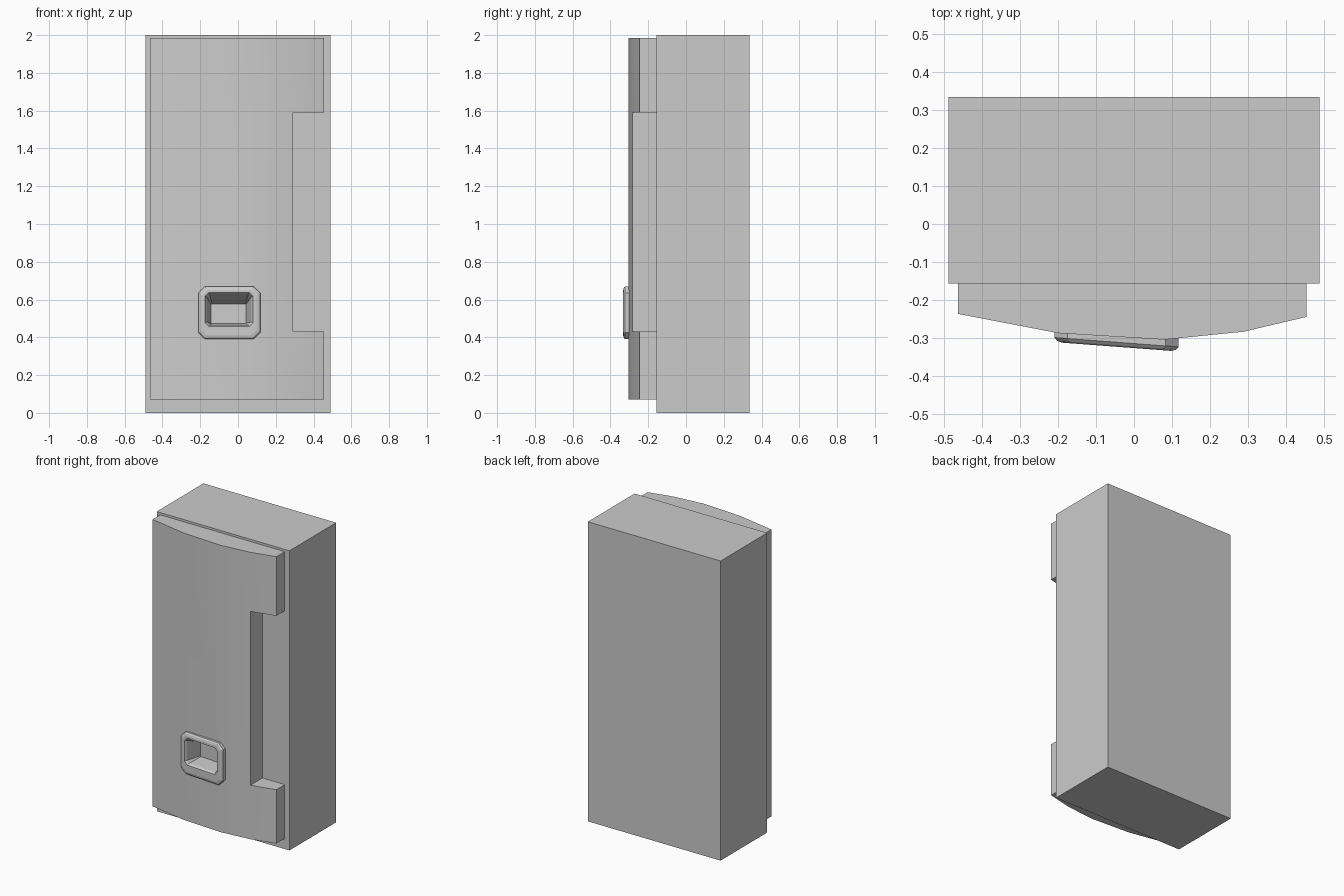
import bpy, bmesh

if "Cube" in bpy.data.objects:
    bpy.data.objects.remove(bpy.data.objects["Cube"])


def make(name, rings):
    """Loft a list of equal-length closed rings and cap both ends."""
    bm = bmesh.new()
    loops = [[bm.verts.new(p) for p in r] for r in rings]
    n = len(loops[0])
    for a, b in zip(loops, loops[1:]):
        for i in range(n):
            j = (i + 1) % n
            bm.faces.new((a[i], a[j], b[j], b[i]))
    bm.faces.new(loops[0][::-1])
    bm.faces.new(loops[-1])
    bmesh.ops.recalc_face_normals(bm, faces=bm.faces)
    me = bpy.data.meshes.new(name)
    bm.to_mesh(me)
    bm.free()
    ob = bpy.data.objects.new(name, me)
    bpy.context.collection.objects.link(ob)
    return ob


def prism(name, outline, z0, z1):
    return make(name, [[(x, y, z) for x, y in outline] for z in (z0, z1)])


def box(name, x0, x1, y0, y1, z0, z1):
    return prism(name, [(x0, y0), (x1, y0), (x1, y1), (x0, y1)], z0, z1)


def ring(x0, x1, z0, z1, c, depth):
    """Corner-cut rectangle lying parallel to the slightly turned bezel face."""
    pts = [(x0 + c, z0), (x1 - c, z0), (x1, z0 + c), (x1, z1 - c),
           (x1 - c, z1), (x0 + c, z1), (x0, z1 - c), (x0, z0 + c)]
    return [(x, -0.324 - 0.075 * (x + 0.045) + depth, z) for x, z in pts]


def cut(ob, cutter):
    mod = ob.modifiers.new("cut", 'BOOLEAN')
    mod.operation = 'DIFFERENCE'
    mod.solver = 'EXACT'
    mod.object = cutter
    bpy.context.view_layer.objects.active = ob
    bpy.ops.object.modifier_apply(modifier=mod.name)


# Cabinet body
box("cabinet_body", -0.49, 0.49, -0.157, 0.335, 0, 2)

# Bowed door
door = prism("door", [(-0.465, -0.157), (-0.465, -0.237), (-0.2, -0.288),
                      (0.08, -0.305), (0.29, -0.284), (0.455, -0.245),
                      (0.455, -0.157)], 0.07, 1.985)

# Raised bezel with a bevelled rim
bezel = make("bezel", [ring(-0.21, 0.118, 0.39, 0.67, 0.035, 0.045),
                       ring(-0.21, 0.118, 0.39, 0.67, 0.035, 0.012),
                       ring(-0.203, 0.111, 0.397, 0.663, 0.032, 0.004),
                       ring(-0.19, 0.098, 0.41, 0.65, 0.028, 0)])

# Cutters: side notch and tapered pocket with a flared mouth
notch = box("notch_cutter", 0.29, 0.6, -0.5, 0, 0.43, 1.59)
pocket = make("pocket_cutter", [ring(-0.18, 0.085, 0.453, 0.642, 0.022, -0.01),
                                ring(-0.165, 0.07, 0.466, 0.628, 0.015, 0.015),
                                ring(-0.142, 0.042, 0.472, 0.577, 0.004, 0.125)])
cut(door, notch)
cut(door, pocket)
cut(bezel, pocket)
for c in (notch, pocket):
    bpy.data.objects.remove(c)

# Soft shading across the bowed front
bpy.ops.object.select_all(action='DESELECT')
door.select_set(True)
bpy.context.view_layer.objects.active = door
bpy.ops.object.shade_smooth_by_angle(angle=0.5)
